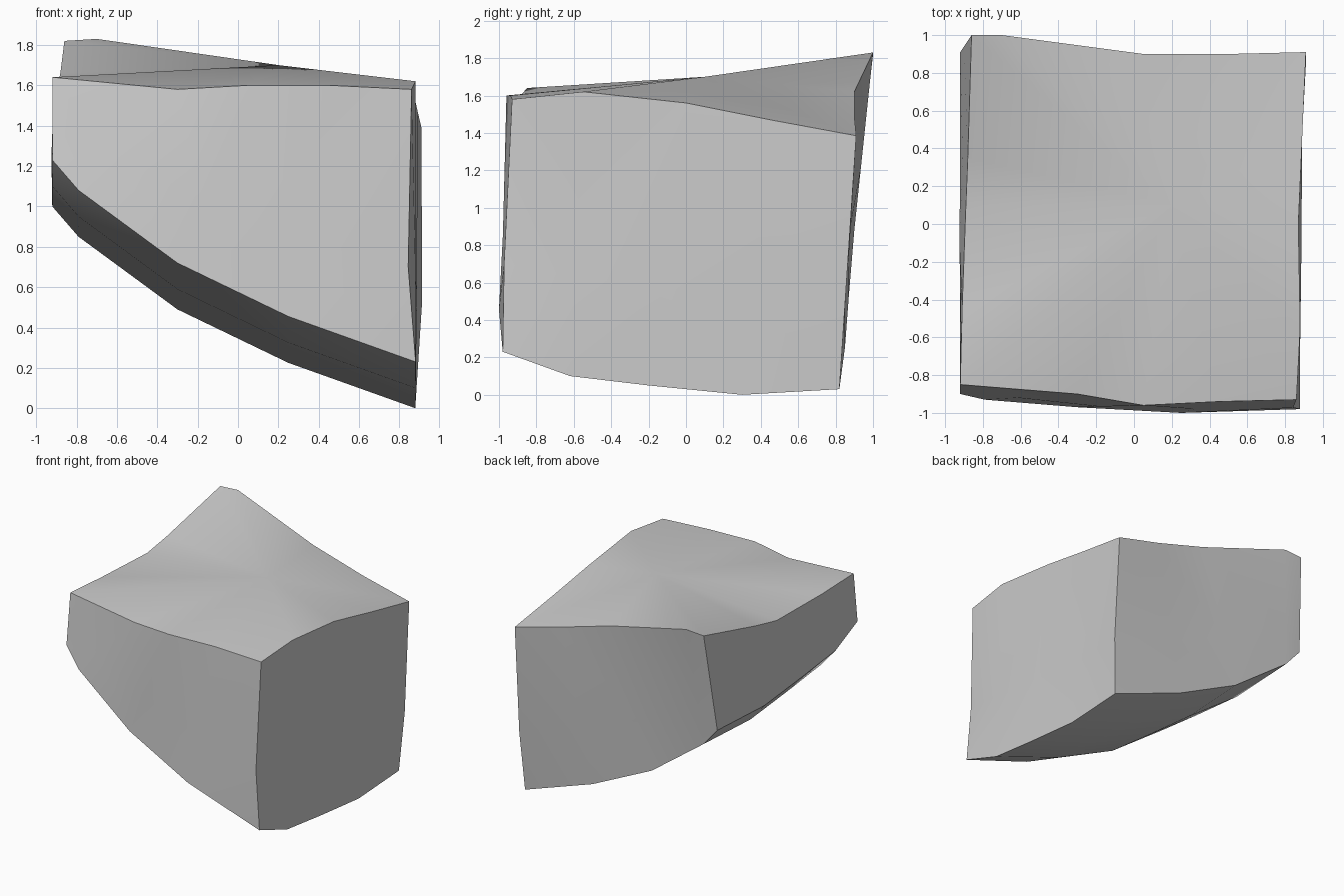
import bpy
import bmesh
import math
from mathutils import Vector

cube = bpy.data.objects.get("Cube")
if cube:
    bpy.data.objects.remove(cube, do_unlink=True)

# Stone colour
stone = bpy.data.materials.new("stone_grey")
stone.use_nodes = True
grey = (0.6, 0.6, 0.6, 1)
stone.diffuse_color = grey
stone.node_tree.nodes["Principled BSDF"].inputs["Base Color"].default_value = grey

bm = bmesh.new()

# Rim of the top, counter-clockwise from the front left corner
rim = [(-.92, -.85, 1.64), (-.3, -.9, 1.58), (.05, -.96, 1.6), (.45, -.94, 1.6),
       (.86, -.93, 1.58), (.88, -.55, 1.62), (.87, 0, 1.56), (.89, .45, 1.47),
       (.91, .91, 1.385), (.5, .9, 1.49), (.05, .9, 1.62), (-.7, 1, 1.83),
       (-.86, 1, 1.82), (-.88, .35, 1.66), (-.89, .1, 1.61), (-.91, -.45, 1.62)]
top = [bm.verts.new(p) for p in rim]

# Curved underside: a slanted keel along x plus a rise along y
keel = [(-.92, 1), (-.79, .85), (-.3, .49), (.25, .225), (.88, 0)]
rise = [(-.98, .23), (-.62, .1), (-.2, .05), (.3, 0), (.85, .03)]
front_y = [-.9, -.93, -.97, -1, -.98]
back_y = [.91, .9, .87, .85, .82]
last = len(keel) - 1


def underside_point(i, j):
    x, low = keel[i]
    y, lift = rise[j]
    if j == 0:
        y = front_y[i]
    elif j == last:
        y = back_y[i]
    return bm.verts.new((x, y, low + lift))


grid = [[underside_point(i, j) for j in range(last + 1)] for i in range(last + 1)]
for i in range(last):
    for j in range(last):
        bm.faces.new((grid[i][j], grid[i][j + 1], grid[i + 1][j + 1], grid[i + 1][j]))

bottom = ([grid[i][0] for i in range(last)] + [grid[last][j] for j in range(last)]
          + [grid[i][last] for i in range(last, 0, -1)]
          + [grid[0][j] for j in range(last, 0, -1)])

# Middle ring of the walls, with a few worn bumps
bumps = {4: (-.03, -.01, 0), 6: (.01, 0, 0), 8: (.02, 0, 0), 14: (-.015, 0, 0)}
middle = [bm.verts.new(b.co.lerp(t.co, .35) + Vector(bumps.get(k, (0, 0, 0))))
          for k, (b, t) in enumerate(zip(bottom, top))]

# Walls, and the top fanned around its ridge point
peak = bm.verts.new((.2, .1, 1.7))
count = len(top)
for k in range(count):
    n = (k + 1) % count
    bm.faces.new((bottom[k], bottom[n], middle[n], middle[k]))
    bm.faces.new((middle[k], middle[n], top[n], top[k]))
    bm.faces.new((top[k], top[n], peak))

bmesh.ops.triangulate(bm, faces=bm.faces[:])
bmesh.ops.recalc_face_normals(bm, faces=bm.faces[:])
mesh = bpy.data.meshes.new("boulder")
bm.to_mesh(mesh)
bm.free()
mesh.materials.append(stone)
boulder = bpy.data.objects.new("boulder", mesh)
bpy.context.collection.objects.link(boulder)

# Soft facets with hard outer edges
bpy.ops.object.select_all(action="DESELECT")
boulder.select_set(True)
bpy.context.view_layer.objects.active = boulder
bpy.ops.object.shade_smooth_by_angle(angle=math.radians(35))
